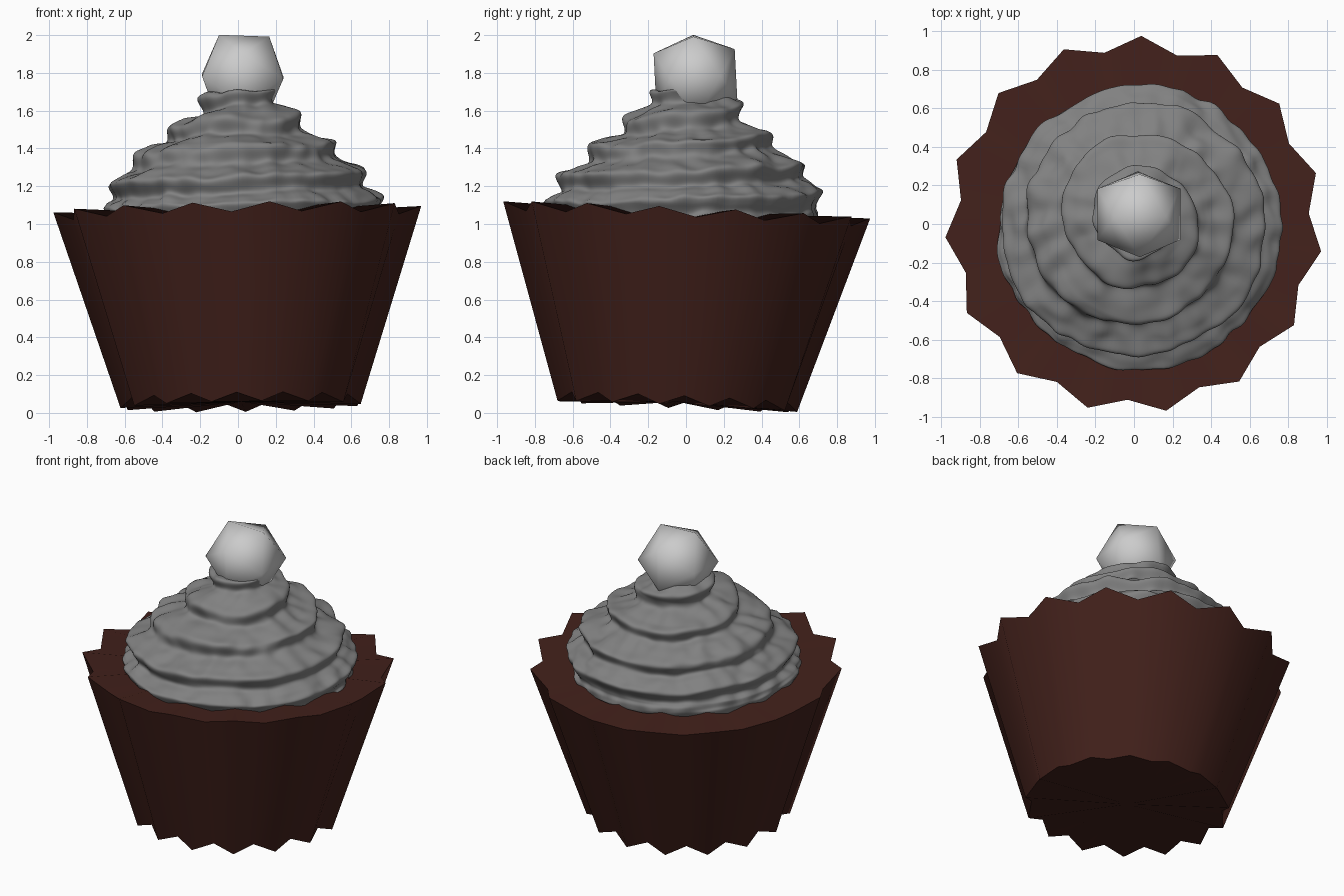
import bpy, bmesh, math
from mathutils import Vector, Matrix, noise

if "Cube" in bpy.data.objects:
    bpy.data.objects.remove(bpy.data.objects["Cube"])


def finish(bm, name, angle, mat=None):
    bmesh.ops.recalc_face_normals(bm, faces=bm.faces)
    me = bpy.data.meshes.new(name)
    bm.to_mesh(me)
    bm.free()
    ob = bpy.data.objects.new(name, me)
    bpy.context.collection.objects.link(ob)
    if mat:
        me.materials.append(mat)
    bpy.ops.object.select_all(action='DESELECT')
    ob.select_set(True)
    bpy.context.view_layer.objects.active = ob
    bpy.ops.object.shade_smooth_by_angle(angle=math.radians(angle))
    return ob


def material(name, rgb):
    mat = bpy.data.materials.new(name)
    mat.diffuse_color = (*rgb, 1)
    mat.use_nodes = True
    mat.node_tree.nodes["Principled BSDF"].inputs["Base Color"].default_value = mat.diffuse_color
    return mat


def bridge(bm, a, b):
    n = len(a)
    for i in range(n):
        bm.faces.new((a[i], a[(i + 1) % n], b[(i + 1) % n], b[i]))


def fan(bm, ring, centre):
    c = bm.verts.new(centre)
    for i in range(len(ring)):
        bm.faces.new((ring[i], ring[(i + 1) % len(ring)], c))


# Pleated wrapper: 15 zigzag points, closed top and bottom, slightly tilted
PLEATS = 15
bm = bmesh.new()


def zigzag(r_out, z_out, r_in, z_in):
    ring = []
    for i in range(PLEATS * 2):
        a = math.radians(87.8) + i * math.pi / PLEATS
        r, z = (r_in, z_in) if i % 2 else (r_out, z_out)
        ring.append(bm.verts.new((r * math.cos(a), r * math.sin(a), z)))
    return ring


low = zigzag(0.64, 0.034, 0.60, 0.083)
top = zigzag(0.98, 1.075, 0.907, 1.027)
bridge(bm, low, top)
fan(bm, top, (0, 0, 1.045))
fan(bm, low, (0, 0, 0.06))
tilt = Matrix.Rotation(math.radians(-2.6), 4, 'X') @ Matrix.Rotation(math.radians(-0.9), 4, 'Y')
bmesh.ops.transform(bm, verts=bm.verts, matrix=Matrix.Translation((0.017, -0.052, 0)) @ tilt)
finish(bm, "wrapper", 60, material("wrapper_brown", (0.055, 0.015, 0.011)))

# Swirled frosting: lathe profile with a shallow spiral ridge running down it
PROFILE = [(0.10, 1.73), (0.175, 1.69), (0.245, 1.60), (0.36, 1.49), (0.47, 1.41),
           (0.59, 1.30), (0.665, 1.20), (0.71, 1.10), (0.70, 1.0)]
TURNS, SEG, ROWS = 5.1, 180, 130


def profile_at(s):
    f = s * (len(PROFILE) - 1)
    i = min(int(f), len(PROFILE) - 2)
    return Vector(PROFILE[i]).lerp(Vector(PROFILE[i + 1]), f - i)


bm = bmesh.new()
rings = []
for j in range(ROWS + 1):
    s = j / ROWS
    r0, z0 = profile_at(s)
    ring = []
    for i in range(SEG):
        a = 2 * math.pi * i / SEG
        q = Vector((r0 * math.cos(a), r0 * math.sin(a), z0))
        w = TURNS * s + a / (2 * math.pi) + 0.2 + 0.12 * noise.noise(q * 2.5)
        lobe = 0.5 - 0.5 * math.cos(2 * math.pi * w) + 0.12 * math.sin(4 * math.pi * w)
        bump = 0.022 * noise.noise(q * 4) + 0.022 * noise.noise(q * 10)
        size = 0.055 * min(1, (1 - s) * 4 + 0.25)
        r = r0 + size * (lobe - 0.3) + bump
        z = z0 + 0.025 * (lobe - 0.5) + bump * 0.7
        ring.append(bm.verts.new((0.025 + r * math.cos(a),
                                  0.05 - 0.07 * s + r * math.sin(a), z)))
    rings.append(ring)
for a, b in zip(rings, rings[1:]):
    bridge(bm, a, b)
fan(bm, rings[0], (0.03, 0.05, 1.72))
fan(bm, rings[-1], (0.02, -0.02, 1.0))
finish(bm, "frosting", 80, material("frosting_grey", (0.22, 0.22, 0.22)))

# Topping ball: smooth-shaded icosahedron standing on an edge
bm = bmesh.new()
k, p = 0.133, 0.215
for a in (-k, k):
    for b in (-p, p):
        for co in ((a, 0, b), (b, a, 0), (0, b, a)):
            bm.verts.new(co)
bmesh.ops.convex_hull(bm, input=bm.verts)
turn = Matrix.Rotation(math.radians(3), 4, 'X') @ Matrix.Rotation(math.radians(2), 4, 'Y')
bmesh.ops.transform(bm, verts=bm.verts, matrix=Matrix.Translation((0.025, 0.05, 1.782)) @ turn)
finish(bm, "topping_ball", 60)
